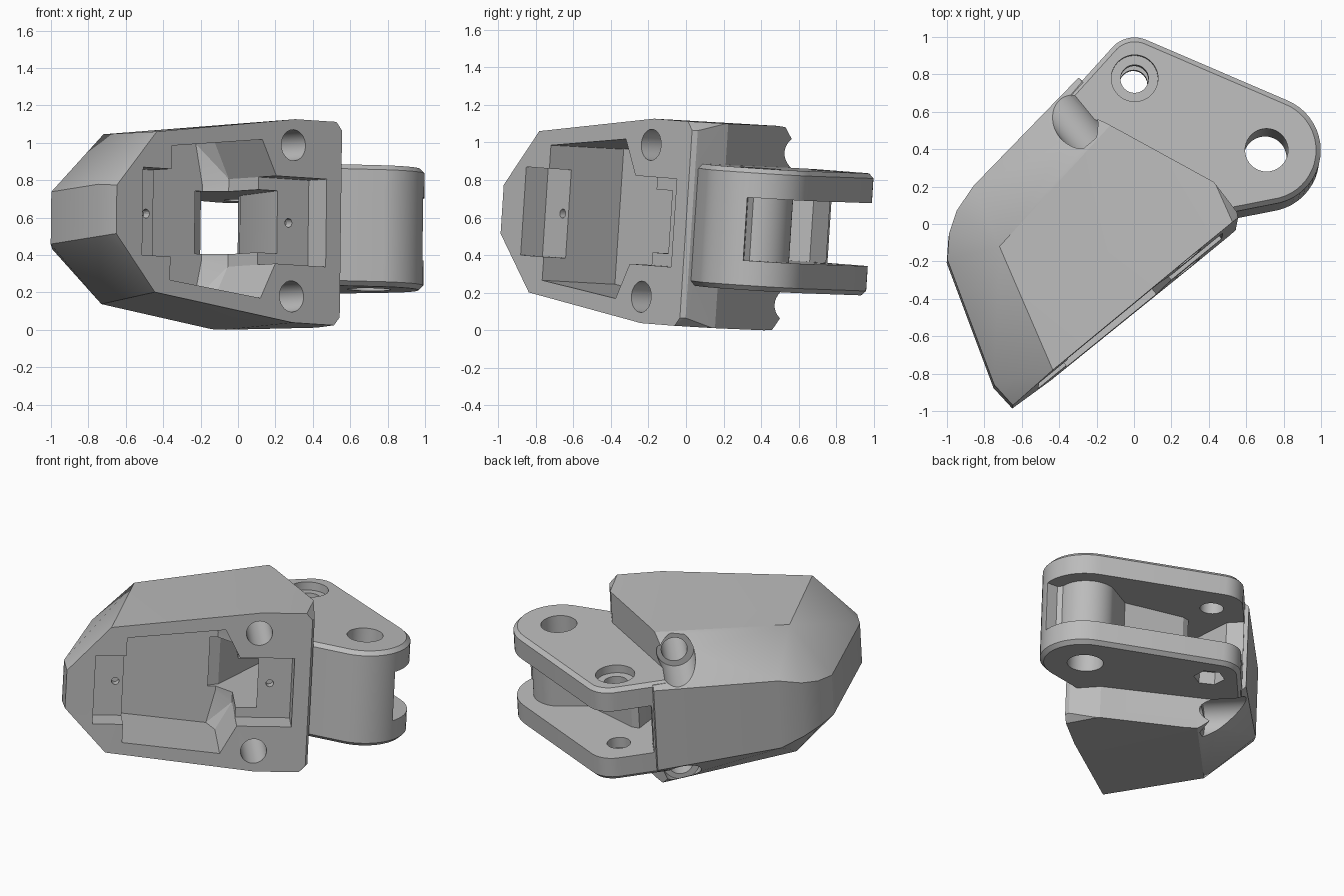
import bpy, bmesh, math
from mathutils import Matrix, Vector

if "Cube" in bpy.data.objects:
    bpy.data.objects.remove(bpy.data.objects["Cube"], do_unlink=True)

grey = bpy.data.materials.new("plain grey")
grey.use_nodes = True
tone = (0.5, 0.5, 0.5, 1)
grey.diffuse_color = tone
grey.node_tree.nodes["Principled BSDF"].inputs["Base Color"].default_value = tone

# Slanted mounting face: u runs along it, v goes into the body
TIP = Vector((-0.65, -0.98, 0))
U = Vector((0.774, 0.633, 0))
V = Vector((-0.633, 0.774, 0))


def face_point(u, v, z=0):
    return TIP + U * u + V * v + Vector((0, 0, z))


def add_object(name, bm):
    bmesh.ops.recalc_face_normals(bm, faces=bm.faces)
    mesh = bpy.data.meshes.new(name)
    bm.to_mesh(mesh)
    bm.free()
    mesh.materials.append(grey)
    ob = bpy.data.objects.new(name, mesh)
    bpy.context.collection.objects.link(ob)
    return ob


def hull(name, points):
    """Convex solid round the points, mirrored through the middle plane."""
    bm = bmesh.new()
    for x, y, z in points:
        bm.verts.new((x, y, z))
        bm.verts.new((x, y, -z))
    result = bmesh.ops.convex_hull(bm, input=bm.verts[:])
    inside = [g for g in result["geom_interior"] if isinstance(g, bmesh.types.BMVert)]
    bmesh.ops.delete(bm, geom=inside, context="VERTS")
    bmesh.ops.dissolve_limit(bm, angle_limit=0.01, verts=bm.verts[:], edges=bm.edges[:])
    return add_object(name, bm)


def prism(name, outline, low, high):
    """Plan outline extruded between two heights."""
    bm = bmesh.new()
    face = bm.faces.new([bm.verts.new((p[0], p[1], low)) for p in outline])
    new = bmesh.ops.extrude_face_region(bm, geom=[face])["geom"]
    moved = [g for g in new if isinstance(g, bmesh.types.BMVert)]
    bmesh.ops.translate(bm, verts=moved, vec=(0, 0, high - low))
    return add_object(name, bm)


def rod(name, start, end, radius, sides=40):
    start, end = Vector(start), Vector(end)
    axis = end - start
    bm = bmesh.new()
    turn = axis.to_track_quat("Z", "Y").to_matrix().to_4x4()
    bmesh.ops.create_cone(bm, cap_ends=True, segments=sides, radius1=radius, radius2=radius,
                          depth=axis.length, matrix=Matrix.Translation((start + end) / 2) @ turn)
    return add_object(name, bm)


def apply_modifier(ob, mod):
    bpy.context.view_layer.objects.active = ob
    bpy.ops.object.modifier_apply(modifier=mod.name)


def combine(ob, other, operation="DIFFERENCE"):
    mod = ob.modifiers.new("combine", "BOOLEAN")
    mod.operation, mod.solver, mod.object = operation, "EXACT", other
    apply_modifier(ob, mod)
    bpy.data.objects.remove(other, do_unlink=True)


def arc(cx, cy, r, start=0, end=360, steps=48):
    angles = [math.radians(start + (end - start) * i / steps) for i in range(steps + 1)]
    return [(cx + r * math.cos(a), cy + r * math.sin(a)) for a in angles]


# Faceted main body
TOP = 0.545
body = hull("clamp_body", [
    (-0.65, -0.98, 0.13), (-0.75, -0.87, 0.14), (-1.0, -0.2, 0.14),
    (-0.99, -0.06, 0.16), (-0.95, 0.06, 0.19), (-0.86, 0.19, 0.24),
    (-0.3, 0.765, 0.285), (-0.725, -0.15, 0.455), (-0.44, -0.81, 0.43),
    (0.3, -0.205, TOP), (0.52, -0.025, TOP), (0.55, 0, 0.5),
    (0.545, 0.03, 0.5), (0.42, 0.2, TOP), (-0.1, 0.53, TOP)])

# Step down from the raised body to the plates, above and below
step = [(0.56, 0.012), (0.42, 0.19), (-0.135, 0.495), (-0.5, 0.7), (-0.5, 1.2), (1, 1.2), (1, 0.012)]
for low, high in ((0.31, 0.8), (-0.8, -0.31)):
    combine(body, prism("step_cutter", step, low, high))

# Hinge block with two rounded ends, later split into two plates
HINGE, PIN = (0.705, 0.375), (0, 0.76)
plan = arc(0, 0.82, 0.16) + arc(*HINGE, 0.29)
plan += [(-0.36, 0.66), (-0.3, 0.5), (0.3, 0), (0.5, 0.06)]
block = hull("hinge_block", [(x, y, 0.325) for x, y in plan])
bevel = block.modifiers.new("chamfer", "BEVEL")
bevel.width, bevel.segments, bevel.limit_method = 0.025, 1, "ANGLE"
bevel.angle_limit = math.radians(60)
apply_modifier(block, bevel)
combine(body, block, "UNION")

# Passage from the front cavity out between the plates, leaving a round hinge barrel
barrel = arc(*HINGE, 0.185, 110, -8, 20)
combine(body, prism("slot_cutter", [
    face_point(0.39, 0.1), face_point(1.22, 0.1), (0.01, 0.35), (0, 0.53), (0.05, 0.54),
    (0.45, 0.44), *barrel, (0.91, 0.32), (1.1, 0.31),
    (1.2, 1.2), (-0.4, 1.15), (-0.29, 0.78), (-0.2, 0.67),
    (-0.2, 0.08), (-0.25, 0), face_point(0.95, 0.5), face_point(0.39, 0.49)], -0.168, 0.168))

# Rectangular window recess in the mounting face
combine(body, prism("recess_cutter", [
    face_point(0.18, -0.1), face_point(1.448, -0.1),
    face_point(1.448, 0.15), face_point(0.18, 0.15)], -0.235, 0.235))

# Straight-walled cavity behind the window, rounded at its inner corner
mouth = [(0.375, 0.36), (1.0, 0.425), (1.03, 0.33), (1.1, 0.235)]
floor = [(0.375, 0.36), (0.95, 0.42), (1.0, 0.2)]
combine(body, hull("cavity_cutter",
                   [face_point(u, -0.02, z) for u, z in mouth] +
                   [face_point(u, 0.4, z) for u, z in mouth] +
                   [face_point(u, 0.5, z) for u, z in floor]))

# Screw holes with open pockets at the back, on both sides
for side in (1, -1):
    z = 0.405 * side
    combine(body, rod("screw_cutter", face_point(1.215, -0.2, z), face_point(1.215, 1.3, z), 0.083))
    combine(body, rod("pocket_cutter", face_point(1.21, 0.81, z), face_point(1.21, 1.4, z), 0.12))

# Little holes in the recess floor
for u in (0.326, 1.311):
    combine(body, rod("small_hole_cutter", face_point(u, 0.08), face_point(u, 0.2), 0.024, 16))

# Hinge hole, pin hole, round counterbore above and six-sided one below
for name, spot, r, low, high, sides in (
        ("hinge_cutter", HINGE, 0.115, -0.6, 0.6, 40),
        ("pin_cutter", PIN, 0.075, -0.6, 0.6, 40),
        ("round_seat_cutter", PIN, 0.125, 0.27, 0.6, 40),
        ("hex_seat_cutter", PIN, 0.1, -0.6, -0.24, 6)):
    combine(body, rod(name, (*spot, low), (*spot, high), r, sides))

# Slight tilt, then set on the ground
tilt = Matrix.Rotation(0.0125, 4, "Y") @ Matrix.Rotation(-0.065, 4, "X")
body.data.transform(tilt)
low = min(v.co.z for v in body.data.vertices)
body.data.transform(Matrix.Translation((0, 0, -low)))

bpy.ops.object.select_all(action="DESELECT")
body.select_set(True)
bpy.context.view_layer.objects.active = body
bpy.ops.object.shade_smooth_by_angle(angle=math.radians(22))
